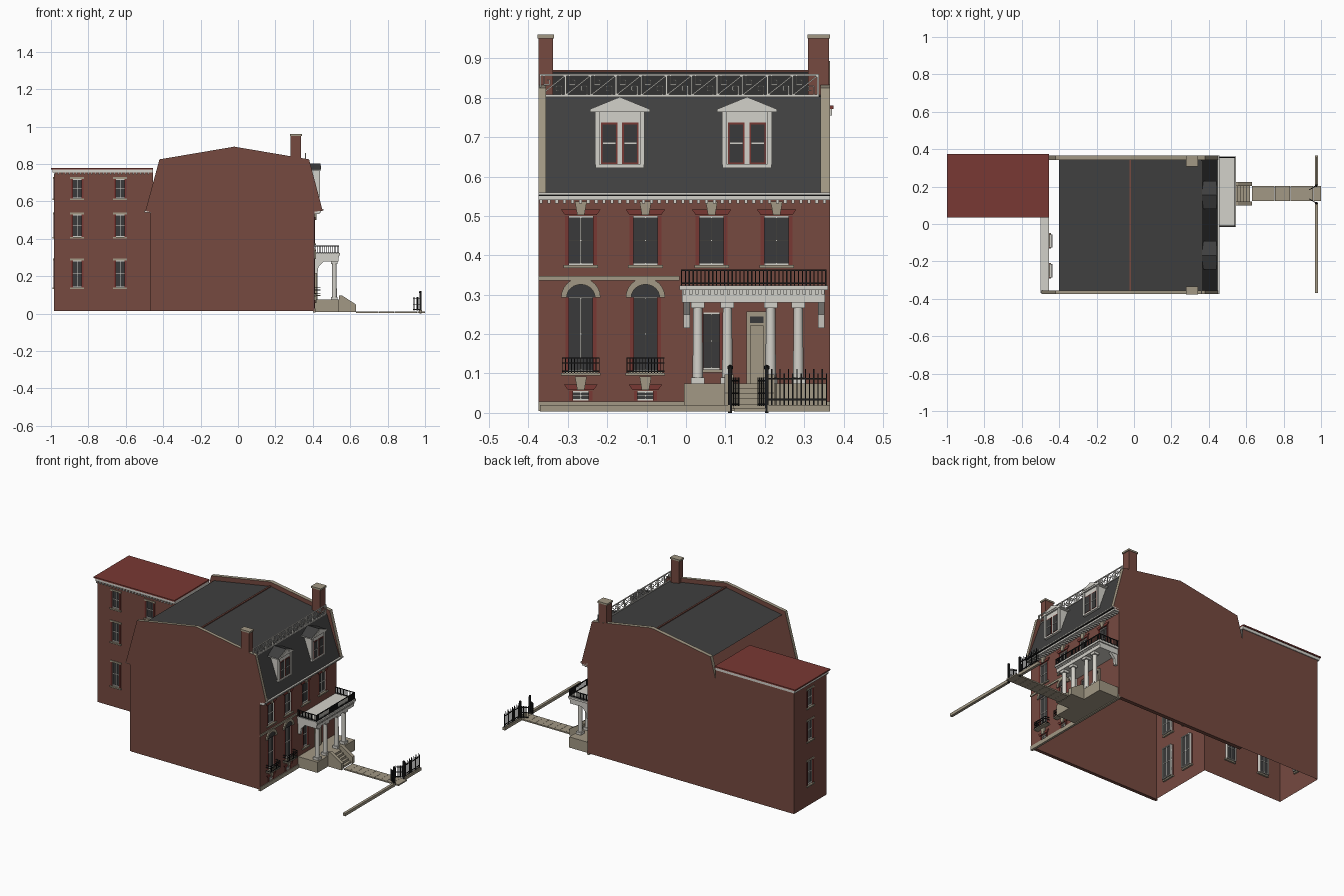
import bpy, bmesh, math
from mathutils import Matrix, Vector

cube = bpy.data.objects.get("Cube")
if cube:
    bpy.data.objects.remove(cube, do_unlink=True)


def material(name, r, g, b):
    m = bpy.data.materials.new(name)
    m.use_nodes = True
    m.diffuse_color = (r, g, b, 1)
    m.node_tree.nodes["Principled BSDF"].inputs["Base Color"].default_value = (r, g, b, 1)
    return m


BRICK = material("brown brick", .18, .068, .051)
RED = material("red", .19, .04, .033)
SLATE = material("slate", .05, .05, .05)
GLASS = material("dark glass", .042, .042, .043)
STONE = material("stone", .36, .315, .232)
WHITE = material("white paint", .65, .635, .585)
IRON = material("black iron", .012, .012, .012)

parts = {}


def part(name, *mats):
    """Working mesh of a named part; everything added to it becomes one object."""
    if name not in parts:
        parts[name] = (bmesh.new(), mats)
    return parts[name][0]


def box(name, mat, x0, x1, y0, y1, z0, z1):
    mid = Vector((x0 + x1, y0 + y1, z0 + z1)) / 2
    size = Matrix.Diagonal((abs(x1 - x0), abs(y1 - y0), abs(z1 - z0), 1))
    bmesh.ops.create_cube(part(name, mat), size=1, matrix=Matrix.Translation(mid) @ size)


def bar(name, mat, p, q, t):
    p, q = Vector(p), Vector(q)
    turn = (q - p).to_track_quat('Z', 'Y').to_matrix().to_4x4()
    bmesh.ops.create_cube(part(name, mat), size=1, matrix=Matrix.Translation((p + q) / 2) @ turn
                          @ Matrix.Diagonal((t, t, (q - p).length, 1)))


def prism(name, mats, pts, axis, lo, hi, rule=None):
    """Extrude a profile (other axis, z) along x or y; rule picks the face material."""
    bm = part(name, *mats)
    place = (lambda u, z, t: (t, u, z)) if axis == 'x' else (lambda u, z, t: (u, t, z))
    a, b = ([bm.verts.new(place(u, z, t)) for u, z in pts] for t in (lo, hi))
    faces = [bm.faces.new(a), bm.faces.new(b)]
    for i in range(len(pts)):
        j = (i + 1) % len(pts)
        faces.append(bm.faces.new((a[i], a[j], b[j], b[i])))
    bmesh.ops.recalc_face_normals(bm, faces=faces)
    for f in faces:
        f.normal_update()
        f.material_index = rule(f) if rule else 0


# Wall frames: axis of the wall normal, plane position, outward sign
FRONT, REAR, SIDE, END = ('x', .41, 1), ('x', -.455, -1), ('y', .05, -1), ('x', -.985, -1)


def on(face, name, mat, u0, u1, d0, d1, z0, z1):
    axis, pos, s = face
    d = (pos + s * d0, pos + s * d1)
    box(name, mat, *(d + (u0, u1) if axis == 'x' else (u0, u1) + d), z0, z1)


def wall(name, face, u0, u1, z0, z1, holes):
    """Sheet wall with rectangular openings."""
    axis, pos, s = face
    bm = part(name, BRICK)
    us = sorted({u0, u1} | {h[k] for h in holes for k in (0, 1)})
    zs = sorted({z0, z1} | {h[k] for h in holes for k in (2, 3)})
    out = Vector((s, 0, 0) if axis == 'x' else (0, s, 0))
    for a, b in zip(us, us[1:]):
        for c, d in zip(zs, zs[1:]):
            if any(h[0] < (a + b) / 2 < h[1] and h[2] < (c + d) / 2 < h[3] for h in holes):
                continue
            f = bm.faces.new([bm.verts.new((pos, u, z) if axis == 'x' else (u, pos, z))
                              for u, z in ((a, c), (b, c), (b, d), (a, d))])
            f.normal_update()
            if f.normal.dot(out) < 0:
                f.normal_flip()
    bmesh.ops.remove_doubles(bm, verts=bm.verts, dist=1e-5)


def window(face, u, w, z0, z1, sill=True, mull=1):
    """Recessed pane with frame and sash bars; returns its opening."""
    a, b, t = u - w / 2, u + w / 2, .005
    on(face, "window_panes", GLASS, a, b, -.014, -.01, z0, z1)
    for p, q in ((a, a + t), (b - t, b)):
        on(face, "window_frames", WHITE, p, q, -.02, -.003, z0, z1)
        on(face, "window_reveals", RED, p - t / 2, q + t / 2, -.003, .002, z0, z1)
    for p, q in ((z0, z0 + t), (z1 - t, z1)):
        on(face, "window_frames", WHITE, a, b, -.02, -.003, p, q)
    for i in range(mull):
        on(face, "window_frames", WHITE, u - .0015, u + .0015, -.016, -.006, z0, z1)
    mid = (z0 + z1) / 2
    on(face, "window_frames", WHITE, a, b, -.016, -.006, mid - .0015, mid + .0015)
    if sill:
        on(face, "window_sills", STONE, a - .006, b + .006, -.01, .008, z0 - .008, z0)
    return (a, b, z0, z1)


def lintel(u, w, z):
    """Splayed red lintel with a stone keystone on the front wall."""
    h = w / 2
    prism("brick_lintels", [RED], [(u - h, z), (u + h, z), (u + h + .01, z + .014), (u - h - .01, z + .014)],
          'x', .41, .415)
    prism("keystones", [STONE], [(u - .009, z), (u + .009, z), (u + .015, z + .034), (u - .015, z + .034)],
          'x', .41, .42)


# Front wall windows
bays, holes = (-.267, -.103, .065, .23), []
for y in bays:
    holes.append(window(FRONT, y, .076, .376, .5))
    lintel(y, .08, .502)
for y in bays[:2]:
    holes.append(window(FRONT, y, .074, .105, .295))
    holes.append(window(FRONT, y, .054, .031, .056, sill=False))
    lintel(y, .065, .058)
    arc = [(math.cos(math.pi * k / 12), math.sin(math.pi * k / 12)) for k in range(13)]
    prism("arched_panes", [GLASS], [(y + .037 * c, .293 + .034 * s) for c, s in arc], 'x', .41, .413)
    ring = [(y + .05 * c, .293 + .05 * s) for c, s in arc] + [(y + .036 * c, .293 + .033 * s) for c, s in arc[::-1]]
    prism("arch_stones", [STONE], ring, 'x', .41, .418)
    # Small iron balconies
    box("balcony_slabs", STONE, .41, .44, y - .05, y + .05, .095, .101)
    for z in (.104, .125, .138):
        box("balcony_rails", IRON, .437, .44, y - .048, y + .048, z, z + .003)
        for s in (-.048, .045):
            box("balcony_rails", IRON, .41, .44, y + s, y + s + .003, z, z + .003)
    for k in range(13):
        yy = y - .048 + k * .0078
        box("balcony_rails", IRON, .4375, .4395, yy, yy + .002, .1, .14)
holes.append(window(FRONT, bays[2], .055, .11, .255))
wall("front_wall", FRONT, -.375, .365, .01, .55, holes)

# Rear and wing walls
rear = [window(REAR, y, .07, a, b) for y in (-.25, -.09) for a, b in ((.1, .29), (.376, .5))]
wall("rear_wall", REAR, -.375, .05, .015, .55, rear)
levels = ((.14, .285), (.41, .53), (.615, .72))
wall("wing_side_wall", SIDE, -.985, -.455, .015, .76,
     [window(SIDE, x, .062, a, b) for x in (-.86, -.63) for a, b in levels])
wall("wing_end_wall", END, .05, .365, .015, .76, [window(END, .21, .062, a, b) for a, b in levels])
for face, us in ((SIDE, (-.86, -.63)), (END, (.21,))):
    for u in us:
        for a, b in levels:
            on(face, "wing_lintels", STONE, u - .037, u + .037, 0, .004, b, b + .01)
wall("wing_outer_wall", ('y', .365, 1), -.985, -.455, .015, .76, [])
box("wing_cornice", WHITE, -.993, -.455, .042, .37, .755, .772)
box("wing_roof", RED, -1, -.455, .036, .375, .772, .78)
for k in range(26):
    box("wing_dentils", WHITE, -.985 + k * .02, -.977 + k * .02, .038, .05, .745, .755)

# Gable walls with stone coping
gable = [(-.455, .015), (-.455, .54), (-.495, .55), (-.42, .825), (-.02, .893), (.38, .825),
         (.452, .553), (.41, .545), (.41, .015)]
coping = lambda f: 1 if f.normal.z > .1 else 0
prism("right_gable", [BRICK, STONE], gable, 'y', -.375, -.355, coping)
prism("left_gable", [BRICK, STONE], gable, 'y', .342, .365, coping)
for lo, hi in ((-.375, -.337), (.31, .363)):
    box("chimneys", BRICK, .282, .338, lo, hi, .78, .95)
    box("chimney_caps", STONE, .277, .343, lo - .002, hi + .002, .95, .96)

# Roof sheet: rear slope, front slope, steep front face
bm = part("main_roof", SLATE)
rows = [[bm.verts.new((x, y, z)) for y in (-.355, .342)]
        for x, z in ((-.4, .8), (-.02, .866), (.36, .803), (.446, .56))]
for p, q in zip(rows, rows[1:]):
    bm.faces.new((p[0], q[0], q[1], p[1]))
box("ridge_strip", BRICK, -.025, -.015, -.355, .342, .86, .871)

# Front and rear eaves
box("front_cornice", WHITE, .41, .445, -.375, .365, .54, .55)
box("front_cornice", WHITE, .41, .457, -.375, .365, .553, .56)
box("gutter", IRON, .41, .453, -.375, .365, .55, .553)
for k in range(37):
    box("cornice_brackets", WHITE, .41, .435, -.372 + k * .02, -.364 + k * .02, .532, .54)
box("rear_cornice", WHITE, -.5, -.455, -.37, .05, .542, .552)
box("downspout", BRICK, -.467, -.455, -.373, -.361, .015, .54)
box("stone_base", STONE, .4, .414, -.375, .365, .005, .029)
box("stone_band", STONE, .4, .415, -.375, -.017, .336, .348)

# Roof railing with fretwork panels
box("roof_railing", WHITE, .357, .363, -.37, .335, .803, .808)
box("roof_railing", WHITE, .357, .363, -.37, .335, .855, .86)
step = .705 / 11
for k in range(12):
    y = -.37 + k * step
    box("roof_railing", WHITE, .357, .363, y - .002, y + .002, .803, .86)
    if k == 11:
        break
    bar("roof_railing", WHITE, (.36, y, .806), (.36, y + step, .857), .003)
    for s, c in ((1, (y, .857)), (-1, (y + step, .806))):
        fret = [(.01, 0), (.01, -.024), (.024, -.024), (.024, -.012), (.017, -.012)]
        pts = [(.36, c[0] + s * u, c[1] + s * v) for u, v in fret]
        for p, q in zip(pts, pts[1:]):
            bar("roof_railing", WHITE, p, q, .0028)

# Dormers
for y in (-.168, .155):
    box("dormer_bodies", WHITE, .37, .432, y - .056, y + .056, .628, .768)
    box("dormer_sills", WHITE, .41, .438, y - .062, y + .062, .622, .63)
    for s in (-1, 1):
        c = y + s * .027
        box("dormer_reveals", RED, .43, .434, c - .021, c + .021, .632, .737)
        box("dormer_panes", GLASS, .43, .436, c - .017, c + .017, .636, .732)
        box("dormer_sashes", WHITE, .43, .438, c - .017, c + .017, .683, .686)
        box("dormer_pilasters", WHITE, .43, .438, y + s * .057 - .006, y + s * .057 + .006, .63, .765)
    prism("dormer_pediments", [WHITE, SLATE], [(y - .076, .764), (y + .076, .764), (y + .076, .771),
          (y, .802), (y - .076, .771)], 'x', .362, .442, lambda f: 1 if f.normal.z > .3 else 0)
    prism("dormer_tympana", [WHITE], [(y - .05, .772), (y + .05, .772), (y, .793)], 'x', .44, .445)

# Porch
box("porch_base", STONE, .41, .54, -.005, .355, .01, .075)
for y in (.03, .105, .215, .285):
    bmesh.ops.create_cone(part("porch_columns", WHITE), cap_ends=True, segments=16, radius1=.0135, radius2=.0115,
                          depth=.19, matrix=Matrix.Translation((.515, y, .18)))
    for z0, z1, r in ((.075, .09, .017), (.266, .282, .017)):
        box("column_blocks", WHITE, .515 - r, .515 + r, y - r, y + r, z0, z1)
for y in (.002, .343):
    prism("wall_brackets", [WHITE], [(.41, .215), (.425, .215), (.43, .25), (.46, .282), (.41, .282)],
          'y', y - .008, y + .008)
box("porch_entablature", WHITE, .41, .536, -.01, .353, .28, .312)
box("porch_roof", WHITE, .41, .546, -.016, .36, .312, .324)
for k in range(23):
    box("porch_dentils", WHITE, .53, .541, -.008 + k * .016, k * .016, .3, .312)
for z in (.327, .36):
    box("porch_railing", IRON, .536, .541, -.013, .357, z, z + .004)
    for y in (-.013, .353):
        box("porch_railing", IRON, .41, .541, y, y + .004, z, z + .004)
for k in range(38):
    box("porch_railing", IRON, .537, .54, -.013 + k * .0099, -.01 + k * .0099, .324, .364)
for k in range(13):
    for y in (-.013, .353):
        box("porch_railing", IRON, .412 + k * .01, .415 + k * .01, y, y + .003, .324, .364)

# Front door
box("door_surround", STONE, .41, .42, .153, .206, .075, .258)
box("door_transom", GLASS, .41, .423, .162, .197, .228, .245)
box("door_leaf", STONE, .41, .424, .162, .197, .075, .222)

# Steps, cheeks and path
for k in range(5):
    box("porch_steps", STONE, .54, .555 + k * .0165, .12, .205, .01, .075 - k * .013)
for y in (.098, .203):
    prism("step_cheeks", [STONE], [(.54, .01), (.54, .098), (.555, .098), (.63, .05), (.63, .01)], 'y', y, y + .022)
for k in range(9):
    box("path", STONE, .63 + k * .0411, .67 + k * .0411, .122, .203, .004, .012)
box("kerb", STONE, .967, .983, -.37, .112, .003, .02)
box("kerb", STONE, .967, .983, .207, .365, .003, .02)

# Iron fence and open gates
for z in (.032, .085):
    box("fence", IRON, .973, .977, .205, .357, z, z + .004)
for k in range(14):
    y = .216 + k * .0107
    box("fence", IRON, .9735, .9765, y, y + .003, .02, .1 if k % 2 else .112)
for y, s in ((.112, 1), (.205, -1)):
    box("gate_posts", IRON, .97, .98, y - .005, y + .005, 0, .112)
    bmesh.ops.create_icosphere(part("gate_posts", IRON), subdivisions=1, radius=.008,
                               matrix=Matrix.Translation((.975, y, .115)))
    for z in (.022, .05, .082):
        bar("gates", IRON, (.975, y, z), (.937, y + s * .022, z), .004)
    for k in range(1, 6):
        x, yy = .975 - k * .0076, y + s * k * .0044
        bar("gates", IRON, (x, yy, .018), (x, yy, .09), .003)

# Turn every part into an object
for name, (bm, mats) in parts.items():
    mesh = bpy.data.meshes.new(name)
    bm.to_mesh(mesh)
    bm.free()
    for m in mats:
        mesh.materials.append(m)
    obj = bpy.data.objects.new(name, mesh)
    bpy.context.collection.objects.link(obj)
    if name == "porch_columns":
        for p in mesh.polygons:
            p.use_smooth = len(p.vertices) == 4
